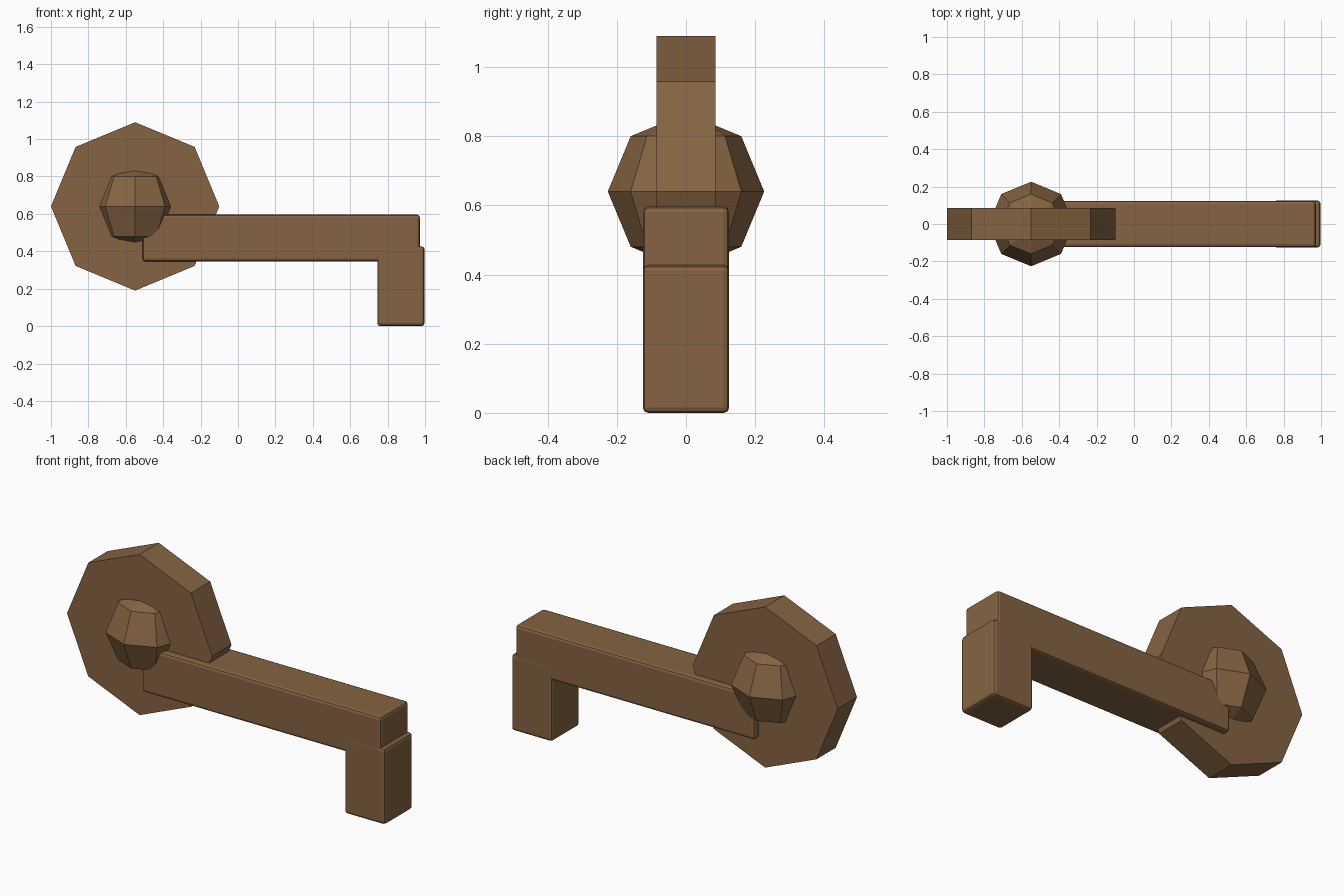
import bpy
import math

default = bpy.data.objects.get("Cube")
if default:
    bpy.data.objects.remove(default, do_unlink=True)

wood = bpy.data.materials.new("brown_wood")
wood.use_nodes = True
colour = (0.235, 0.127, 0.054, 1)
wood.diffuse_color = colour
wood.node_tree.nodes["Principled BSDF"].inputs["Base Color"].default_value = colour

AXLE = (-0.55, 0, 0.64)


def finish(name):
    obj = bpy.context.object
    obj.name = name
    obj.data.materials.append(wood)
    bpy.ops.object.transform_apply(location=False, rotation=True, scale=True)
    return obj


def rounded_box(name, low, high):
    centre = [(a + b) / 2 for a, b in zip(low, high)]
    bpy.ops.mesh.primitive_cube_add(size=1, location=centre)
    bpy.context.object.scale = [b - a for a, b in zip(low, high)]
    obj = finish(name)
    bevel = obj.modifiers.new("soft_edges", "BEVEL")
    bevel.width = 0.016
    bevel.segments = 2
    return obj


# Octagonal wheel, one corner pointing straight up
bpy.ops.mesh.primitive_cylinder_add(vertices=8, radius=0.45, depth=0.17,
                                    location=AXLE, rotation=(math.pi / 2, 0, 0))
finish("wheel")

# Faceted ball hub through the wheel
bpy.ops.mesh.primitive_uv_sphere_add(segments=8, ring_count=4, radius=0.226,
                                     location=AXLE)
finish("hub")

# Horizontal arm and the leg hanging at its end
rounded_box("arm", (-0.51, -0.124, 0.345), (0.972, 0.124, 0.597))
rounded_box("leg", (0.745, -0.125, 0), (0.997, 0.125, 0.427))
